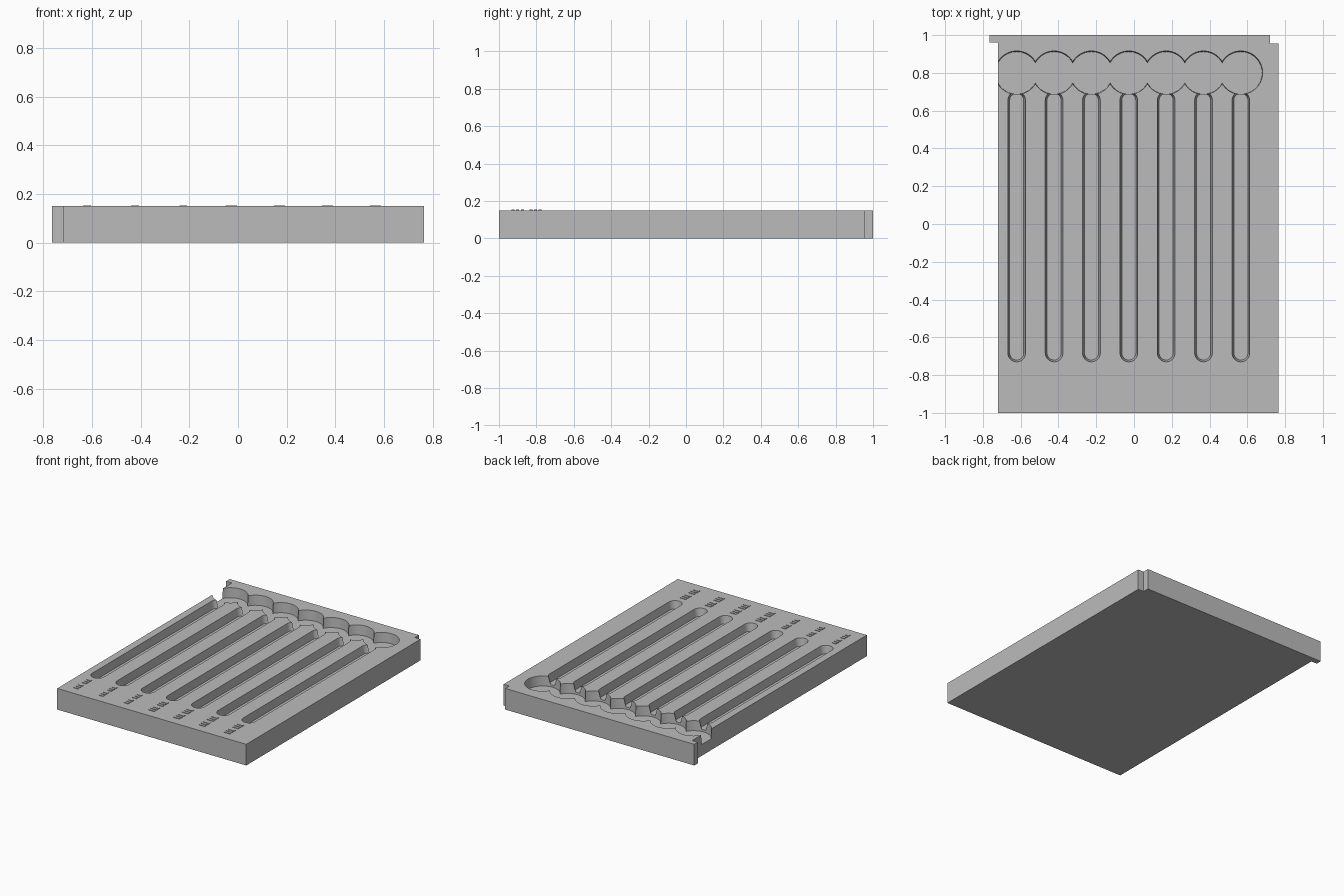
import bpy, bmesh
from math import pi, cos, sin

cube = bpy.data.objects.get("Cube")
if cube:
    bpy.data.objects.remove(cube, do_unlink=True)

TOP = 0.15
grey = bpy.data.materials.new("plain grey")
grey.use_nodes = True
grey.diffuse_color = (0.5, 0.5, 0.5, 1)
grey.node_tree.nodes["Principled BSDF"].inputs["Base Color"].default_value = (0.5, 0.5, 0.5, 1)


def loft(name, low, high, z0, z1):
    """Solid between two outlines with the same number of points."""
    bm = bmesh.new()
    a = [bm.verts.new((x, y, z0)) for x, y in low]
    b = [bm.verts.new((x, y, z1)) for x, y in high]
    n = len(a)
    bm.faces.new(a[::-1])
    bm.faces.new(b)
    for i in range(n):
        j = (i + 1) % n
        bm.faces.new((a[i], a[j], b[j], b[i]))
    mesh = bpy.data.meshes.new(name)
    bm.to_mesh(mesh)
    bm.free()
    mesh.materials.append(grey)
    obj = bpy.data.objects.new(name, mesh)
    bpy.context.collection.objects.link(obj)
    return obj


def capsule(x, y0, y1, r, n=16):
    """Outline with round ends centred on y0 and y1."""
    pts = [(x + r * cos(pi * i / n), y1 + r * sin(pi * i / n)) for i in range(n + 1)]
    return pts + [(x - r * cos(pi * i / n), y0 - r * sin(pi * i / n)) for i in range(n + 1)]


def circle(x, y, r, n=64):
    return [(x + r * cos(2 * pi * i / n), y + r * sin(2 * pi * i / n)) for i in range(n)]


def carve(body, cutter):
    mod = body.modifiers.new("pocket", 'BOOLEAN')
    mod.operation = 'DIFFERENCE'
    mod.solver = 'EXACT'
    mod.object = cutter
    bpy.context.view_layer.objects.active = body
    bpy.ops.object.modifier_apply(modifier=mod.name)
    bpy.data.objects.remove(cutter, do_unlink=True)


# Tray with an interlocking tab on one back corner and a notch on the other
outline = [(-0.72, -1), (0.765, -1), (0.765, 0.955), (0.72, 0.955),
           (0.72, 1), (-0.765, 1), (-0.765, 0.96), (-0.72, 0.96)]
tray = loft("tray", outline, outline, 0, TOP)

columns = [-0.621 + 0.1978 * i for i in range(7)]

# Long tapered grooves, then the row of overlapping round pockets
for x in columns:
    low, high = capsule(x, -0.683, 0.655, 0.037), capsule(x, -0.683, 0.655, 0.047)
    carve(tray, loft("groove_cutter", low, high, 0.095, TOP + 0.0005))
for x in columns:
    low, high = circle(x, 0.80, 0.112), circle(x, 0.801, 0.115)
    carve(tray, loft("pocket_cutter", low, high, 0.08, TOP + 0.0005))

bpy.ops.object.select_all(action='DESELECT')
tray.select_set(True)
bpy.context.view_layer.objects.active = tray
bpy.ops.object.shade_smooth_by_angle(angle=0.5)

# Plain raised marker bars in front of each groove
for k, x in enumerate(columns):
    half = 0.016 if k < 3 else 0.023
    for i, y in enumerate((-0.925, -0.90, -0.875, -0.83, -0.805, -0.78)):
        bar = [(x - half, y - 0.008), (x + half, y - 0.008),
               (x + half, y + 0.008), (x - half, y + 0.008)]
        loft(f"marker_{k + 1}_{i + 1}", bar, bar, TOP - 0.001, TOP + 0.004)
